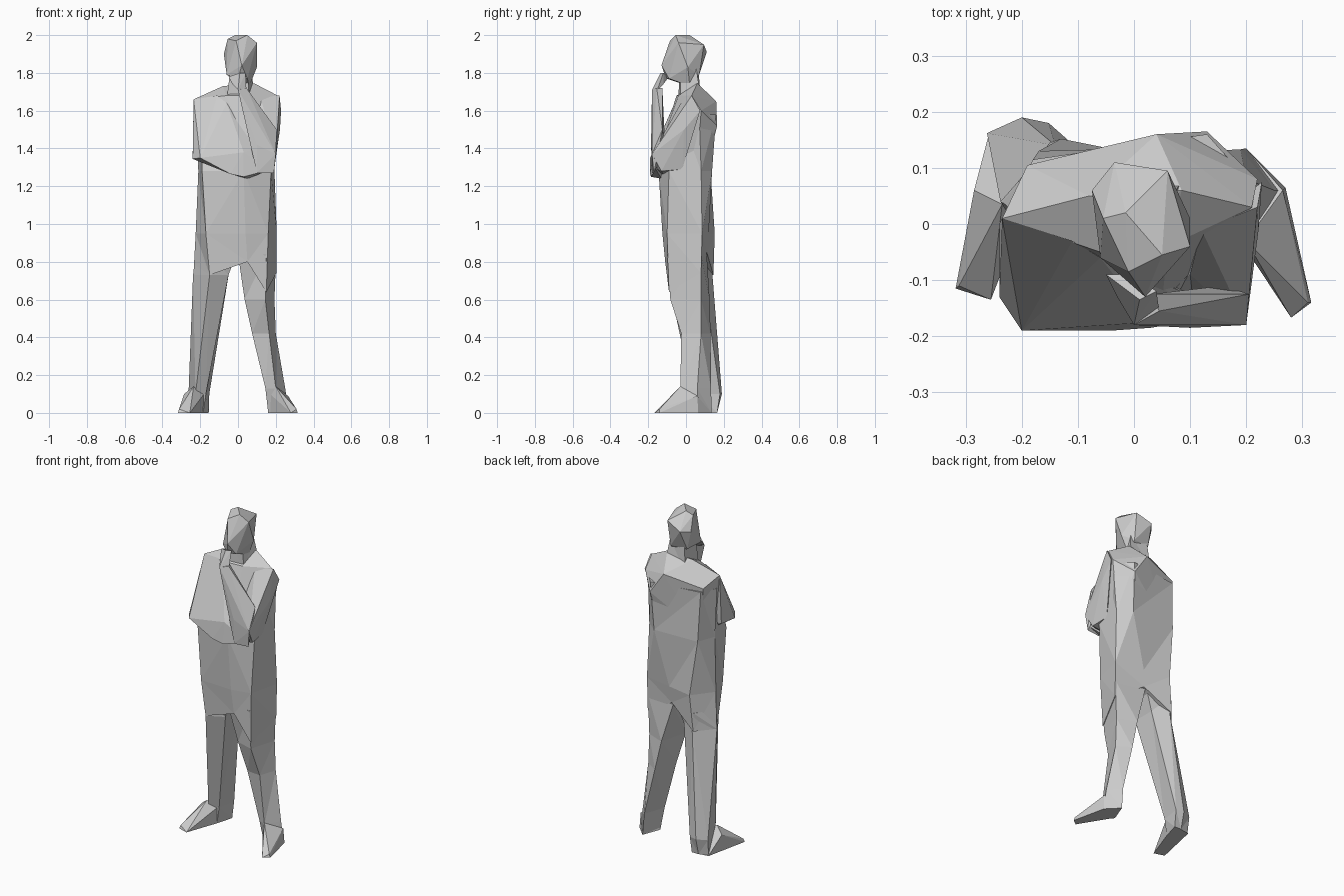
import bpy, bmesh


def finish(name, bm):
    bmesh.ops.recalc_face_normals(bm, faces=bm.faces)
    mesh = bpy.data.meshes.new(name)
    bm.to_mesh(mesh)
    bm.free()
    obj = bpy.data.objects.new(name, mesh)
    bpy.context.collection.objects.link(obj)
    return obj


def hull(name, pts):
    """Faceted solid wrapped around a few corner points."""
    bm = bmesh.new()
    for p in pts:
        bm.verts.new(p)
    bmesh.ops.convex_hull(bm, input=bm.verts)
    loose = [v for v in bm.verts if not v.link_faces]
    bmesh.ops.delete(bm, geom=loose, context='VERTS')
    return finish(name, bm)


def loft(name, sections):
    """Skin through sections: (z, [(x, y) or (x, y, z offset), ...])."""
    bm = bmesh.new()
    rings = [[bm.verts.new((p[0], p[1], z + sum(p[2:]))) for p in ring] for z, ring in sections]
    n = len(rings[0])
    for a, b in zip(rings, rings[1:]):
        for i in range(n):
            j = (i + 1) % n
            bm.faces.new((a[i], a[j], b[j], b[i]))
    bm.faces.new(rings[0][::-1])
    bm.faces.new(rings[-1])
    bmesh.ops.triangulate(bm, faces=bm.faces)
    return finish(name, bm)


# Head, turned slightly to one side
hull("head", [
    (-0.015, 0.02, 2.0), (0.05, -0.055, 2.0), (-0.01, -0.085, 1.97), (-0.055, 0.01, 1.98),
    (0.06, 0.095, 1.95), (0.10, -0.04, 1.96), (-0.035, 0.11, 1.91), (-0.075, 0.06, 1.9),
    (0.10, 0.01, 1.83), (0.055, 0.07, 1.79), (-0.05, 0.06, 1.79), (0.02, -0.13, 1.84),
    (-0.06, -0.06, 1.79), (0.0, -0.105, 1.77), (0.05, -0.09, 1.77), (0.06, 0.02, 1.73)])

# Neck
loft("neck", [
    (1.66, [(-0.06, -0.04), (0.06, -0.03), (0.09, 0.08), (-0.05, 0.08)]),
    (1.82, [(-0.04, -0.035), (0.05, -0.03), (0.07, 0.055), (-0.035, 0.065)])])

# Chest and shoulders
hull("chest", [
    (-0.235, 0.01, 1.66), (-0.19, 0.105, 1.6), (-0.08, 0.05, 1.73), (0.085, 0.06, 1.745),
    (0.04, 0.16, 1.65), (0.13, 0.165, 1.52), (0.21, 0.03, 1.68), (0.22, 0.08, 1.6),
    (-0.06, -0.05, 1.68), (0.06, -0.04, 1.68), (0.05, -0.14, 1.4),
    (-0.19, -0.08, 1.3), (0.03, -0.13, 1.28), (0.17, -0.05, 1.3),
    (0.17, 0.06, 1.3), (0.09, 0.11, 1.3), (-0.17, 0.08, 1.3)])

# Long jacket, hanging down from the shoulder blades to a slanted hem
loft("jacket_skirt", [
    (0.79, [(-0.15, -0.10, -0.06), (0.05, -0.11, 0.01), (0.15, -0.09, -0.15), (0.203, 0.08, -0.05),
            (0.02, 0.11, 0.06), (-0.15, 0.145, -0.06), (-0.236, 0.04, -0.06)]),
    (0.95, [(-0.17, -0.115), (0.04, -0.125), (0.16, -0.10), (0.205, 0.085),
            (0.03, 0.12), (-0.13, 0.152), (-0.224, 0.03)]),
    (1.28, [(-0.19, -0.12), (0.03, -0.145), (0.175, -0.09), (0.193, 0.08),
            (0.12, 0.138), (-0.17, 0.13), (-0.21, 0.02)]),
    (1.58, [(-0.19, -0.03), (0.03, -0.05), (0.17, -0.03), (0.21, 0.07),
            (0.13, 0.16), (-0.18, 0.115), (-0.225, 0.02)])])

# Legs
loft("leg_back", [
    (0.0, [(-0.24, 0.04), (-0.185, 0.06), (-0.155, 0.165), (-0.2, 0.165), (-0.258, 0.15)]),
    (0.1, [(-0.225, 0.035), (-0.17, 0.06), (-0.152, 0.18), (-0.2, 0.19), (-0.262, 0.162)]),
    (0.73, [(-0.15, -0.10), (-0.05, -0.05), (-0.05, 0.09), (-0.14, 0.14), (-0.238, 0.04)]),
    (0.84, [(-0.15, -0.10), (-0.01, -0.08), (-0.01, 0.10), (-0.15, 0.14), (-0.225, 0.03)])])
loft("leg_front", [
    (0.0, [(0.16, 0.02), (0.225, -0.03), (0.27, 0.06), (0.2, 0.135)]),
    (0.13, [(0.145, 0.0), (0.2, -0.03), (0.25, 0.06), (0.19, 0.133)]),
    (0.42, [(0.075, -0.015), (0.165, -0.025), (0.2, 0.08), (0.12, 0.13)]),
    (0.6, [(0.035, -0.05), (0.145, -0.083), (0.193, 0.08), (0.08, 0.125)]),
    (0.84, [(0.0, -0.10), (0.15, -0.10), (0.202, 0.08), (0.01, 0.11)])])

# Shoes
hull("shoe_back", [
    (-0.318, -0.115, 0), (-0.255, -0.135, 0), (-0.312, -0.11, 0.02), (-0.26, 0.155, 0),
    (-0.185, 0.06, 0), (-0.155, 0.165, 0), (-0.285, 0.06, 0.1), (-0.235, 0.035, 0.14), (-0.18, 0.06, 0.1)])
hull("shoe_front", [
    (0.316, -0.14, 0), (0.28, -0.167, 0), (0.31, -0.14, 0.02), (0.2, 0.135, 0), (0.27, 0.065, 0),
    (0.16, 0.03, 0), (0.265, 0.06, 0.09), (0.2, -0.03, 0.14), (0.17, 0.0, 0.1)])

# Arm folded across the body
hull("crossed_arm", [
    (-0.235, 0.01, 1.66), (-0.11, -0.03, 1.68), (-0.06, -0.06, 1.64), (-0.24, 0.0, 1.36),
    (-0.24, -0.13, 1.345), (-0.2, -0.19, 1.35), (0.03, -0.175, 1.38), (0.1, -0.14, 1.39),
    (-0.04, -0.19, 1.265), (0.03, -0.185, 1.25), (0.05, -0.13, 1.24), (0.18, -0.16, 1.29),
    (-0.2, -0.03, 1.33)])

# Arm raised to the chin
hull("raised_upper_arm", [
    (0.22, 0.03, 1.68), (0.12, -0.01, 1.67), (0.228, 0.075, 1.6), (0.222, -0.01, 1.5), (0.1, -0.09, 1.5),
    (0.2, -0.18, 1.37), (0.19, -0.13, 1.28), (0.18, -0.02, 1.29), (0.11, -0.18, 1.3), (0.06, -0.12, 1.26)])
hull("raised_forearm", [
    (0.2, -0.18, 1.37), (0.19, -0.17, 1.27), (0.1, -0.18, 1.27), (0.1, -0.185, 1.42), (0.205, -0.125, 1.5),
    (0.16, -0.11, 1.4), (0.0, -0.18, 1.71), (0.045, -0.155, 1.72), (0.03, -0.125, 1.72)])
hull("hand", [
    (0.0, -0.18, 1.71), (0.045, -0.155, 1.7), (-0.03, -0.13, 1.74), (0.03, -0.12, 1.74),
    (-0.05, -0.09, 1.78), (0.01, -0.135, 1.8), (0.04, -0.12, 1.8), (0.0, -0.09, 1.78)])
